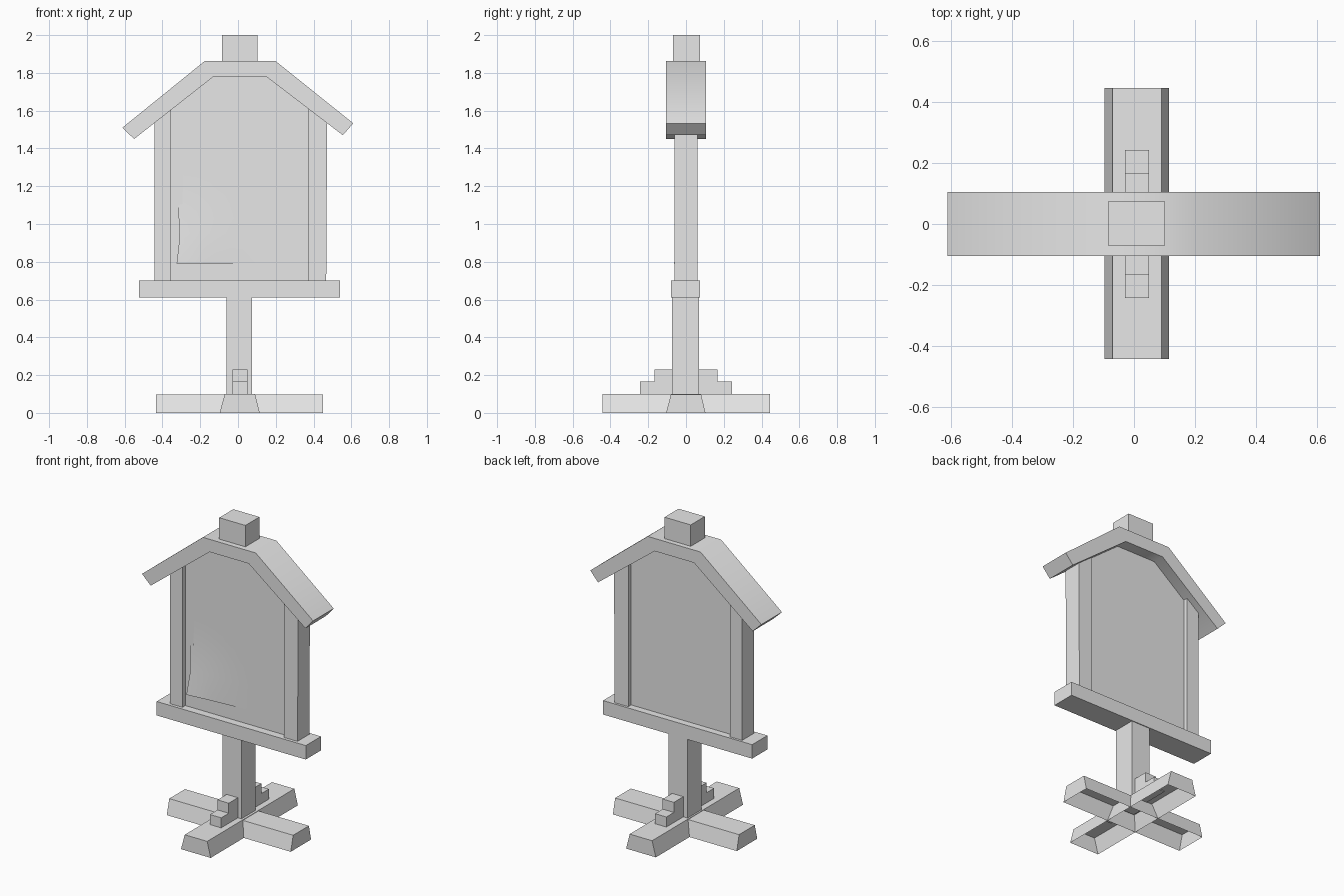
import bpy, bmesh, math
from mathutils import Vector

cube = bpy.data.objects.get("Cube")
if cube:
    bpy.data.objects.remove(cube, do_unlink=True)

gray = bpy.data.materials.new("plain_gray")
gray.use_nodes = True
gray.diffuse_color = (0.8, 0.8, 0.8, 1)
gray.node_tree.nodes["Principled BSDF"].inputs["Base Color"].default_value = (0.8, 0.8, 0.8, 1)


def finish(name, bm):
    mesh = bpy.data.meshes.new(name)
    bm.to_mesh(mesh)
    bm.free()
    mesh.materials.append(gray)
    obj = bpy.data.objects.new(name, mesh)
    bpy.context.collection.objects.link(obj)
    return obj


def prism(name, profile, start, end, axis="y", open_bottom=False):
    """Extrude an upright (u, z) profile along the x or y axis."""
    def place(u, d, z):
        return (u, d, z) if axis == "y" else (d, u, z)
    bm = bmesh.new()
    face = bm.faces.new([bm.verts.new(place(u, start, z)) for u, z in profile])
    new = bmesh.ops.extrude_face_region(bm, geom=[face], use_keep_orig=True)["geom"]
    shift = Vector(place(0, end - start, 0))
    bmesh.ops.translate(bm, vec=shift, verts=[g for g in new if isinstance(g, bmesh.types.BMVert)])
    bmesh.ops.recalc_face_normals(bm, faces=bm.faces)
    if open_bottom:
        under = [f for f in bm.faces if f.normal.z < -0.9]
        bmesh.ops.delete(bm, geom=under, context="FACES")
    return finish(name, bm)


def box(name, x, y, z):
    return prism(name, [(x[0], z[0]), (x[1], z[0]), (x[1], z[1]), (x[0], z[1])], *y)


def smooth(obj, degrees):
    bpy.ops.object.select_all(action="DESELECT")
    obj.select_set(True)
    bpy.context.view_layer.objects.active = obj
    bpy.ops.object.shade_smooth_by_angle(angle=math.radians(degrees))


# Crossed feet, hollow underneath
prism("foot_beam_across", [(-0.105, 0), (0.103, 0), (0.08, 0.097), (-0.08, 0.097)],
      -0.435, 0.45, "x", True)
prism("foot_beam_deep", [(-0.097, 0), (0.115, 0), (0.09, 0.1), (-0.07, 0.1)],
      -0.443, 0.446, "y", True)

# Pole with stepped braces front and back
box("pole", (-0.06, 0.075), (-0.073, 0.07), (0.09, 0.61))
for side, name in ((-1, "front_brace"), (1, "back_brace")):
    steps = [(0.06, 0.095), (0.243, 0.095), (0.243, 0.165),
             (0.166, 0.165), (0.166, 0.23), (0.06, 0.23)]
    prism(name, [(side * y, z) for y, z in steps], -0.03, 0.05, "x")

# Sill, side posts and board
box("sill", (-0.525, 0.54), (-0.08, 0.075), (0.61, 0.7))
prism("right_post", [(-0.443, 0.7), (-0.355, 0.7), (-0.355, 1.605), (-0.443, 1.54)], -0.06, 0.06)
prism("left_post", [(0.37, 0.7), (0.467, 0.7), (0.472, 1.54), (0.37, 1.615)], -0.06, 0.06)
prism("board", [(-0.355, 0.7), (0.37, 0.7), (0.37, 1.615), (0.15, 1.785),
                (-0.13, 1.785), (-0.355, 1.605)], -0.03, 0.03)

# Bent roof and ridge block
roof = prism("roof", [(-0.612, 1.51), (-0.55, 1.45), (-0.13, 1.78), (0.15, 1.78),
                      (0.555, 1.47), (0.61, 1.533), (0.2, 1.862), (-0.177, 1.862)], -0.105, 0.105)
smooth(roof, 45)
box("ridge_block", (-0.085, 0.102), (-0.07, 0.073), (1.85, 2.0))

# Torn notice sheet, its lower corner curling away from the board
outline = [(-0.325, 0.79), (-0.08, 0.79), (0.265, 0.795), (0.335, 0.89), (0.343, 1.53),
           (0.325, 1.57), (0.22, 1.57), (0.21, 1.555), (0.2, 1.57), (-0.15, 1.57),
           (-0.165, 1.56), (-0.225, 1.572), (-0.24, 1.56), (-0.28, 1.565), (-0.285, 1.51),
           (-0.305, 1.505), (-0.29, 1.24), (-0.295, 1.105), (-0.316, 1.1), (-0.31, 0.92)]
bm = bmesh.new()
bm.faces.new([bm.verts.new((x, -0.033, z)) for x, z in outline])
for i in range(1, 9):
    for point, normal in (((-0.32 + i * 0.07, 0, 0), (1, 0, 0)),
                          ((0, 0, 0.79 + i * 0.08), (0, 0, 1))):
        bmesh.ops.bisect_plane(bm, geom=bm.verts[:] + bm.edges[:] + bm.faces[:],
                               plane_co=point, plane_no=normal)
corner = Vector((-0.325, -0.033, 0.79))
for v in bm.verts:
    reach = max(0, 1 - (v.co - corner).length / 0.5)
    v.co.y -= 0.03 * reach ** 2
smooth(finish("notice_sheet", bm), 40)
